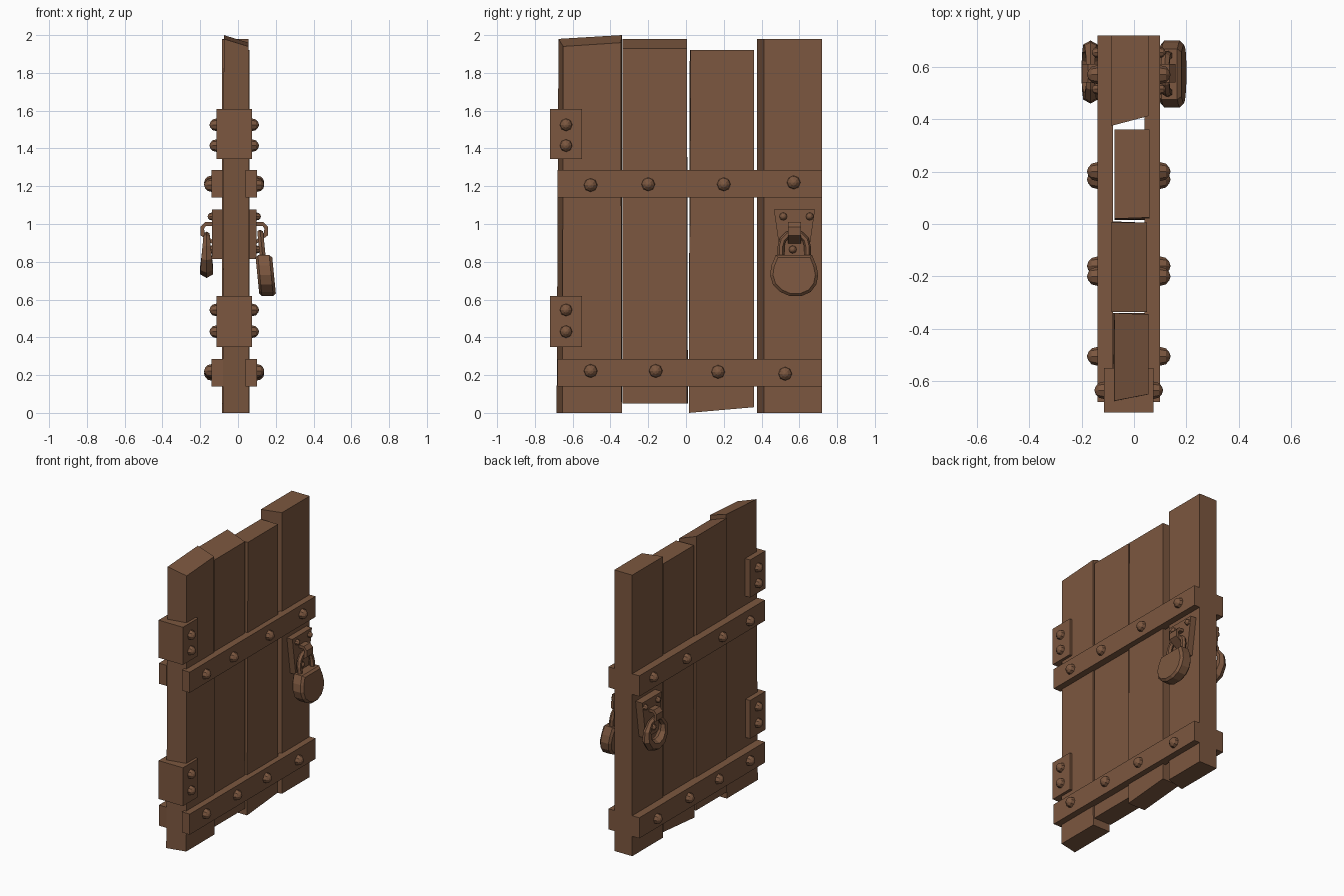
import bpy, bmesh
from math import sin, cos, pi

if "Cube" in bpy.data.objects:
    bpy.data.objects.remove(bpy.data.objects["Cube"])

wood = bpy.data.materials.new("brown")
wood.diffuse_color = (0.2, 0.095, 0.05, 1)
wood.use_nodes = True
wood.node_tree.nodes["Principled BSDF"].inputs["Base Color"].default_value = wood.diffuse_color


def loft(name, rings, cyclic=False):
    """Skin a list of point rings; cap the ends unless the loft is cyclic."""
    bm = bmesh.new()
    vs = [[bm.verts.new(p) for p in r] for r in rings]
    n = len(vs[0])
    for i in range(len(vs) if cyclic else len(vs) - 1):
        a, b = vs[i], vs[(i + 1) % len(vs)]
        for j in range(n):
            k = (j + 1) % n
            bm.faces.new((a[j], a[k], b[k], b[j]))
    if not cyclic:
        bm.faces.new(vs[0])
        bm.faces.new(vs[-1])
    bmesh.ops.recalc_face_normals(bm, faces=bm.faces)
    me = bpy.data.meshes.new(name)
    bm.to_mesh(me)
    bm.free()
    me.materials.append(wood)
    ob = bpy.data.objects.new(name, me)
    bpy.context.collection.objects.link(ob)
    return ob


def box(name, x, y, z):
    return loft(name, [[(x[i], y[0], z[0]), (x[i], y[1], z[0]),
                        (x[i], y[1], z[1]), (x[i], y[0], z[1])] for i in (0, 1)])


def plank(name, back, front):
    """Each face: x at bottom, x at top, then (y, z) corners going round."""
    rings = []
    for xb, xt, c in (back, front):
        rings.append([(xb, *c[0]), (xb, *c[1]), (xt, *c[2]), (xt, *c[3])])
    loft(name, rings)


def rivet(name, x, y, z, r, side):
    """Low eight-sided dome pointing along +x or -x."""
    rings = []
    for dx, s in ((-0.3, 1), (0, 1), (0.6, 0.85), (0.95, 0.45), (1.08, 0.08)):
        rings.append([(x + side * dx * r, y + r * s * cos(a * pi / 4),
                       z + r * s * sin(a * pi / 4)) for a in range(8)])
    loft(name, rings)


# Four uneven planks
plank("plank_1",
      (-0.08, -0.075, [(-0.685, 0), (-0.34, 0), (-0.34, 2.0), (-0.675, 1.98)]),
      (0.055, 0.055, [(-0.655, 0), (-0.34, 0), (-0.345, 1.96), (-0.65, 1.94)]))
plank("plank_2",
      (-0.085, -0.085, [(-0.335, 0.05), (0.01, 0.05), (0.005, 1.98), (-0.335, 1.98)]),
      (0.05, 0.05, [(-0.335, 0.05), (0.005, 0.05), (0.005, 1.93), (-0.335, 1.93)]))
plank("plank_3",
      (-0.075, -0.075, [(0.015, 0), (0.36, 0.03), (0.36, 1.92), (0.02, 1.92)]),
      (0.06, 0.06, [(0.015, 0), (0.36, 0.03), (0.36, 1.92), (0.025, 1.92)]))
plank("plank_4",
      (-0.085, -0.085, [(0.375, 0), (0.72, 0), (0.72, 1.98), (0.375, 1.98)]),
      (0.055, 0.055, [(0.412, 0), (0.72, 0), (0.72, 1.98), (0.412, 1.98)]))

# Front and back faces share battens, rivets, hinge studs and lock plates
battens = {"lower": (0.14, [(-0.505, 0.222), (-0.16, 0.222), (0.17, 0.217), (0.525, 0.207)]),
           "upper": (1.14, [(-0.505, 1.206), (-0.2, 1.21), (0.2, 1.21), (0.57, 1.22)])}
CX = -0.02
for face, s in (("right", 1), ("left", -1)):
    def X(d):
        return CX + s * d

    for level, (z, studs) in battens.items():
        box(f"{level}_batten_{face}", (X(0.06), X(0.12)), (-0.68, 0.72), (z, z + 0.145))
        for y, zz in studs:
            rivet(f"{level}_batten_rivet_{face}", X(0.12), y, zz, 0.036, s)
    for z in (0.43, 0.545, 1.415, 1.525):
        rivet(f"hinge_rivet_{face}", X(0.095), -0.635, z, 0.033, s)

    # Tapered lock plate with three studs
    loft(f"lock_plate_{face}", [[(X(d), 0.465, 1.078), (X(d), 0.683, 1.078),
                                 (X(d), 0.645, 0.815), (X(d), 0.503, 0.815)]
                                for d in (0.06, 0.118)])
    for y, z in ((0.515, 1.04), (0.655, 1.04), (0.565, 0.865)):
        rivet(f"plate_rivet_{face}", X(0.118), y, z, 0.021, s)

    # Bent strap that holds the shackle or ring
    strap = [(0.11, 1.01), (0.155, 1.01), (0.178, 0.985), (0.178, 0.94), (0.165, 0.93),
             (0.11, 0.89), (0.11, 0.912), (0.155, 0.945), (0.16, 0.975), (0.15, 0.99),
             (0.11, 0.99)]
    loft(f"strap_{face}", [[(X(d), y, z) for d, z in strap] for y in (0.54, 0.61)])

# Hinge brackets wrapping the door edge
for name, z in (("lower", (0.35, 0.62)), ("upper", (1.345, 1.61))):
    box(f"{name}_hinge", (-0.115, 0.075), (-0.72, -0.55), z)


# Padlock body leans outward toward the bottom
def lean(x, z):
    return x + 0.1 * (0.835 - z)


body = [(0.475, 0.835), (0.452, 0.78), (0.445, 0.73), (0.46, 0.68), (0.5, 0.64),
        (0.55, 0.618), (0.61, 0.618), (0.66, 0.64), (0.69, 0.68), (0.7, 0.73),
        (0.69, 0.78), (0.668, 0.835)]
rings = []
for x, k in ((0.092, 0.88), (0.105, 1), (0.165, 1), (0.18, 0.88)):
    pts = [(0.573 + (y - 0.573) * k, 0.735 + (z - 0.735) * k) for y, z in body]
    rings.append([(lean(x, z), y, z) for y, z in pts])
loft("padlock_body", rings)

# Padlock shackle
path = [(pi, 0.80)] + [(pi - i * pi / 6, 0.882) for i in range(7)] + [(0, 0.80)]
rings = []
for a, zc in path:
    ring = []
    for i in range(6):
        t = i * pi / 3
        r = 0.07 + 0.018 * cos(t)
        z = zc + r * sin(a)
        ring.append((lean(0.13, z) + 0.018 * sin(t), 0.573 + r * cos(a), z))
    rings.append(ring)
loft("padlock_shackle", rings)

# Pull ring on the other face, thicker at the bottom
rings = []
for i in range(10):
    a = i * pi / 5 + pi / 10
    w = 0.029 - 0.011 * sin(a)
    ring = []
    for j in range(6):
        t = j * pi / 3
        r = 0.094 + w * cos(t)
        ring.append((-0.166 + w * sin(t), 0.58 + r * cos(a), 0.848 + r * sin(a)))
    rings.append(ring)
loft("pull_ring", rings, cyclic=True)
